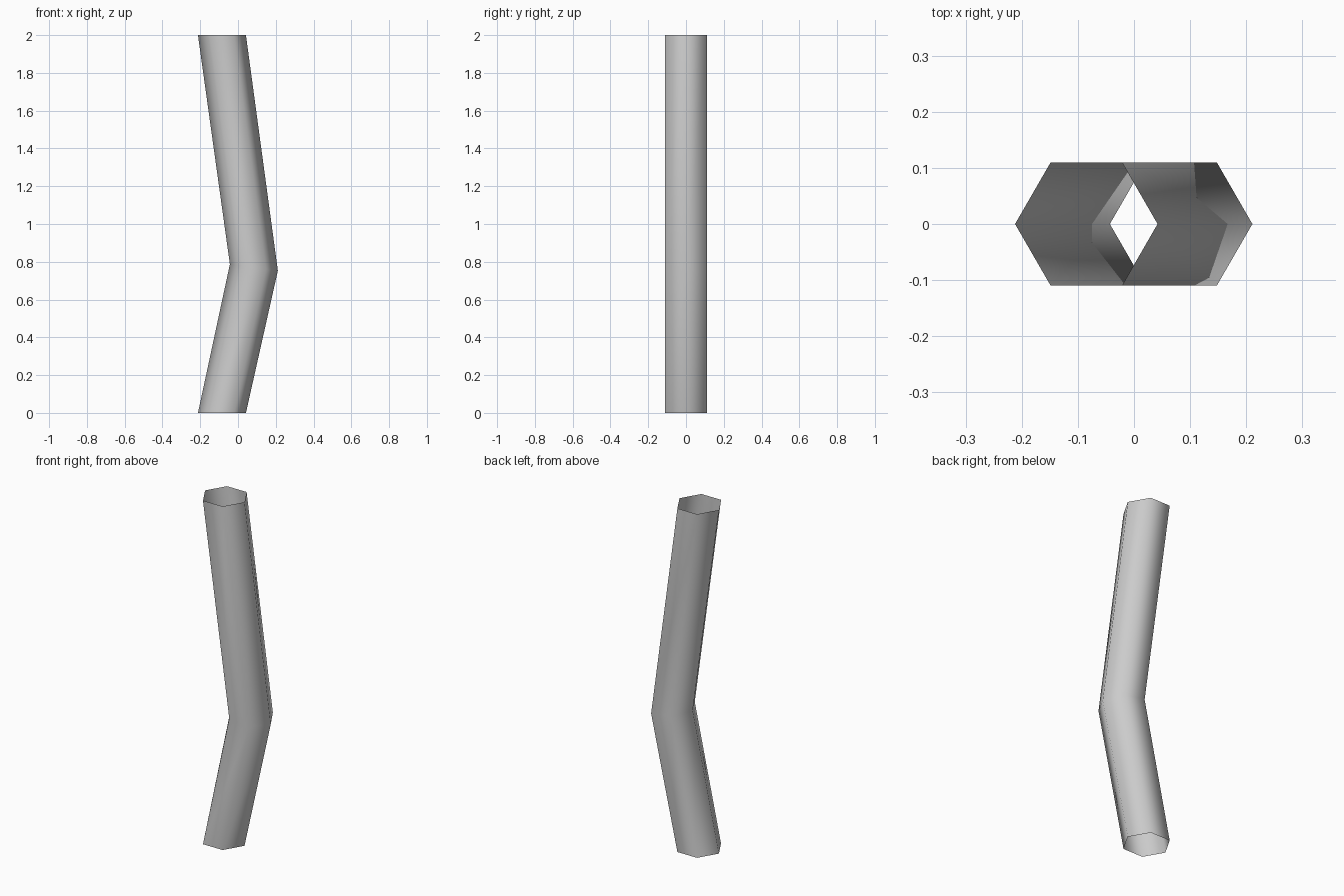
import bpy, bmesh
from math import cos, sin, pi

if "Cube" in bpy.data.objects:
    bpy.data.objects.remove(bpy.data.objects["Cube"])

SIDES, RADIUS = 6, 0.127
# Ring stations: centre x, centre z, tilt (dz/dx)
STATIONS = [(-0.085, 0.0, 0.0), (0.084, 0.77, -0.135), (-0.085, 2.0, 0.0)]

bm = bmesh.new()

# Hexagonal rings along the bend
rings = []
for cx, cz, tilt in STATIONS:
    ring = []
    for i in range(SIDES):
        a = 2 * pi * i / SIDES
        dx = RADIUS * cos(a)
        ring.append(bm.verts.new((cx + dx, RADIUS * sin(a), cz + tilt * dx)))
    rings.append(ring)

# Open-ended tube wall
for low, high in zip(rings, rings[1:]):
    for i in range(SIDES):
        j = (i + 1) % SIDES
        face = bm.faces.new((low[i], low[j], high[j], high[i]))
        face.smooth = True

mesh = bpy.data.meshes.new("bent_tube")
bm.to_mesh(mesh)
bm.free()
tube = bpy.data.objects.new("bent_tube", mesh)
bpy.context.collection.objects.link(tube)
